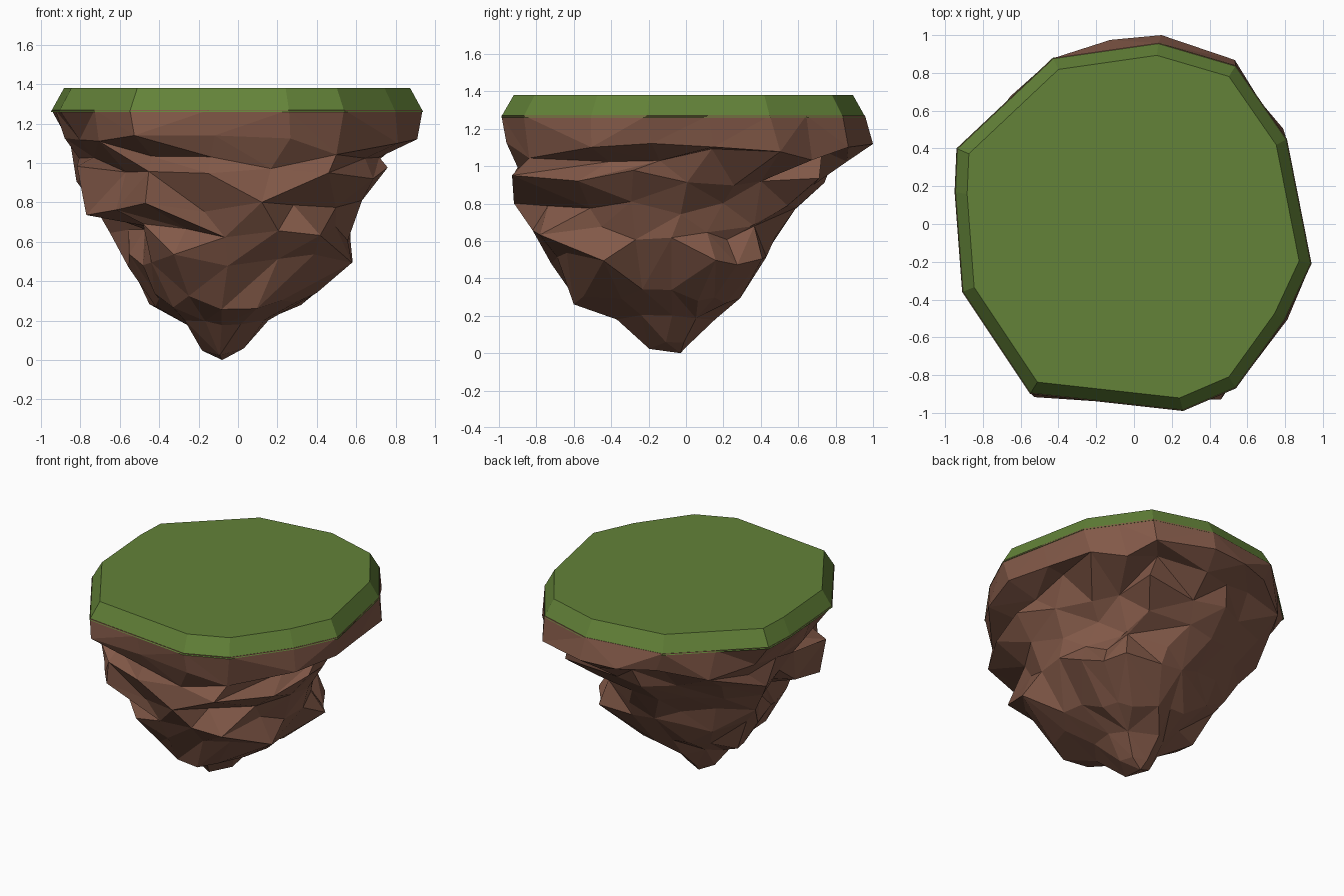
import bpy, bmesh, random
from mathutils import Vector

random.seed(11)
cube = bpy.data.objects.get("Cube")
if cube:
    bpy.data.objects.remove(cube)


def material(name, colour):
    mat = bpy.data.materials.new(name)
    mat.use_nodes = True
    mat.diffuse_color = colour
    mat.node_tree.nodes["Principled BSDF"].inputs["Base Color"].default_value = colour
    return mat


def finish(bm, name, mat):
    bmesh.ops.recalc_face_normals(bm, faces=bm.faces)
    mesh = bpy.data.meshes.new(name)
    bm.to_mesh(mesh)
    bm.free()
    mesh.materials.append(mat)
    obj = bpy.data.objects.new(name, mesh)
    bpy.context.collection.objects.link(obj)
    return obj


def bridge(bm, lower, upper, triangles=False):
    n = len(lower)
    for i in range(n):
        a, b, c, d = lower[i], lower[(i + 1) % n], upper[(i + 1) % n], upper[i]
        if not triangles:
            bm.faces.new((a, b, c, d))
        elif random.random() < 0.5:
            bm.faces.new((a, b, c))
            bm.faces.new((a, c, d))
        else:
            bm.faces.new((a, b, d))
            bm.faces.new((b, c, d))


# Irregular outline shared by turf and rock
outline = [Vector(p) for p in (
    (0.26, -0.99), (0.54, -0.87), (0.80, -0.51), (0.94, -0.21), (0.81, 0.45), (0.54, 0.84),
    (0.13, 0.96), (-0.43, 0.88), (-0.94, 0.40), (-0.95, 0.17), (-0.91, -0.36), (-0.55, -0.90))]
RIM, TOP = 1.26, 1.38

# Turf slab with a sloping edge
bm = bmesh.new()
base = [bm.verts.new((p.x, p.y, RIM)) for p in outline]
crown = [bm.verts.new((p.x * 0.93, p.y * 0.93, TOP)) for p in outline]
bridge(bm, base, crown)
bm.faces.new(crown)
bm.faces.new(base[::-1])
finish(bm, "grass_top", material("grass green", (0.125, 0.225, 0.040, 1)))

# Rock outline: split the long edges
shape = []
for p, q in zip(outline, outline[1:] + outline[:1]):
    shape.append(p)
    if (q - p).length > 0.45:
        shape.append((p + q) / 2)

# Rock levels: height, x min, x max, y min, y max, roughness
levels = [
    (1.12, -0.91, 0.91, -0.96, 1.00, 0.05),
    (1.05, -0.85, 0.79, -0.92, 0.86, 0.14),
    (0.94, -0.82, 0.76, -0.93, 0.74, 0.12),
    (0.78, -0.77, 0.63, -0.92, 0.59, 0.12),
    (0.65, -0.65, 0.57, -0.82, 0.48, 0.16),
    (0.51, -0.57, 0.61, -0.72, 0.43, 0.10),
    (0.30, -0.45, 0.40, -0.60, 0.29, 0.10),
    (0.19, -0.28, 0.18, -0.37, 0.16, 0.10),
    (0.04, -0.19, 0.03, -0.20, 0.03, 0.05)]


def fit(values, low, high):
    a, b = min(values), max(values)
    return [low + (v - a) / (b - a) * (high - low) for v in values]


# Craggy rock tapering to a point
bm = bmesh.new()
ring = [bm.verts.new((p.x * 0.997, p.y * 0.997, RIM + 0.01)) for p in shape]
bm.faces.new(ring)
for z, x0, x1, y0, y1, rough in levels:
    pts = [p * (1 + random.uniform(-rough, rough)) for p in shape]
    xs, ys = fit([p.x for p in pts], x0, x1), fit([p.y for p in pts], y0, y1)
    wobble = 0.045 if 0.25 < z < 1.1 else 0.02
    lower = [bm.verts.new((x, y, z + random.uniform(-wobble, wobble))) for x, y in zip(xs, ys)]
    bridge(bm, lower, ring, True)
    ring = lower
tip = bm.verts.new((-0.08, -0.03, 0))
for a, b in zip(ring, ring[1:] + ring[:1]):
    bm.faces.new((tip, b, a))

# Merge crowded corners into larger facets
low = [v for v in bm.verts if v.co.z < 1.2 and v is not tip]
bmesh.ops.remove_doubles(bm, verts=low, dist=0.09)
finish(bm, "rock_base", material("earth brown", (0.225, 0.100, 0.065, 1)))
